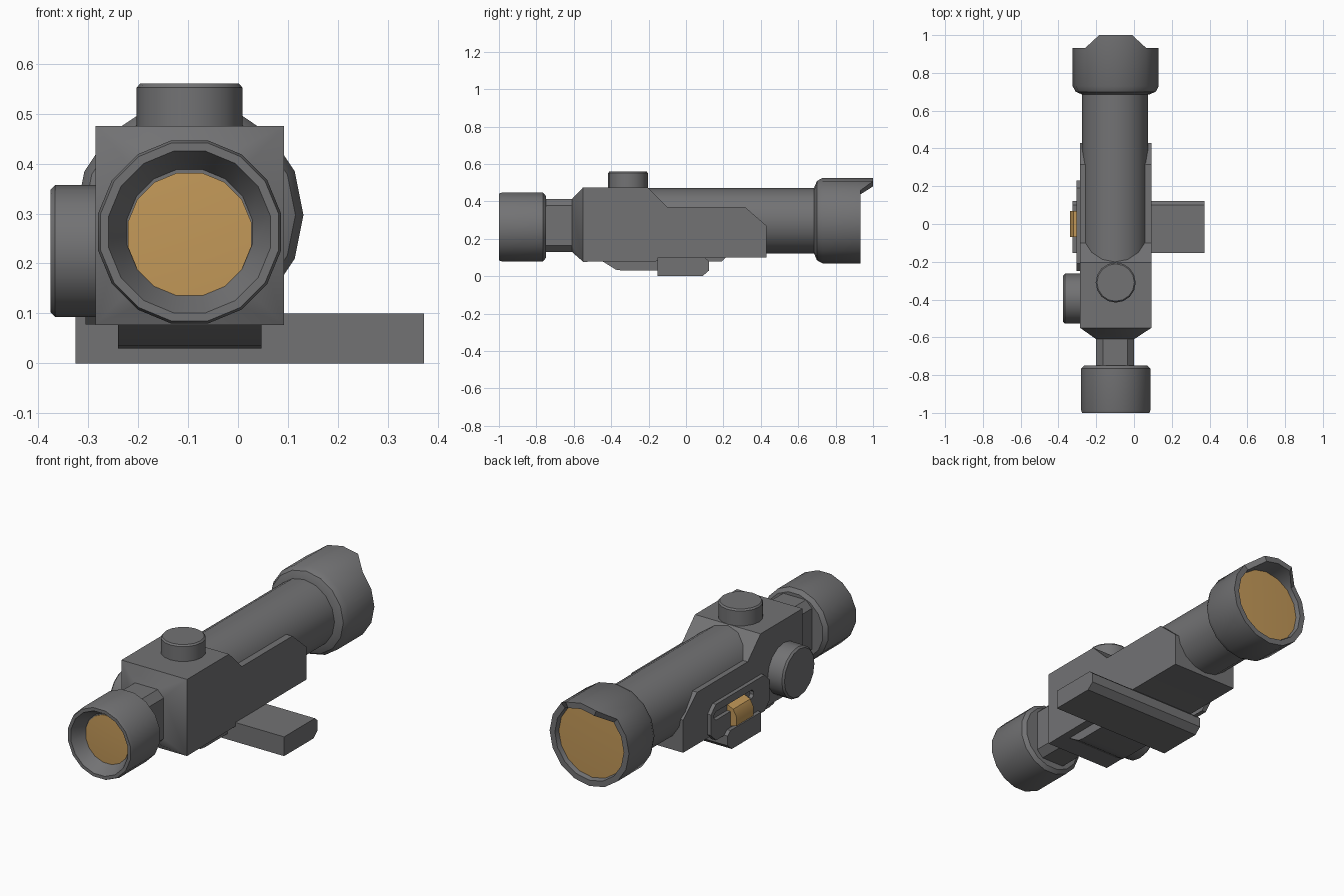
import bpy, bmesh, math
from mathutils import Matrix, Vector

if "Cube" in bpy.data.objects:
    bpy.data.objects.remove(bpy.data.objects["Cube"])

CX = -0.097                      # optical axis in x


def material(name, rgb):
    m = bpy.data.materials.new(name)
    m.diffuse_color = (*rgb, 1)
    m.use_nodes = True
    m.node_tree.nodes["Principled BSDF"].inputs["Base Color"].default_value = m.diffuse_color
    return m


GREY = material("gunmetal grey", (0.17, 0.17, 0.175))
AMBER = material("amber", (0.55, 0.32, 0.10))


def finish(name, bm, mat=GREY, angle=35):
    bmesh.ops.remove_doubles(bm, verts=bm.verts, dist=1e-5)
    bmesh.ops.recalc_face_normals(bm, faces=bm.faces)
    for f in bm.faces:
        f.smooth = True
    for e in bm.edges:
        e.smooth = len(e.link_faces) == 2 and e.calc_face_angle(0) < math.radians(angle)
    me = bpy.data.meshes.new(name)
    bm.to_mesh(me)
    bm.free()
    me.materials.append(mat)
    ob = bpy.data.objects.new(name, me)
    bpy.context.collection.objects.link(ob)
    return ob


def lathe(name, profile, loc, rot=Matrix(), n=16, phase=0.0, mat=GREY, tweak=None):
    """Spin (radius, height) points round local z, then orient and place."""
    bm = bmesh.new()
    rings = []
    for r, h in profile:
        ring = []
        for i in range(n):
            a = 2 * math.pi * (i + phase) / n
            p = rot @ Vector((r * math.cos(a), r * math.sin(a), h)) + Vector(loc)
            ring.append(bm.verts.new(p))
        rings.append(ring)
    for a, b in zip(rings, rings[1:]):
        for i in range(n):
            j = (i + 1) % n
            bm.faces.new((a[i], a[j], b[j], b[i]))
    if tweak:
        for v in bm.verts:
            tweak(v)
    bmesh.ops.dissolve_degenerate(bm, dist=1e-5, edges=bm.edges)
    return finish(name, bm, mat)


def prism(name, pts, x0, x1, mat=GREY):
    """Extrude a (y, z) outline along x."""
    bm = bmesh.new()
    a = [bm.verts.new((x0, y, z)) for y, z in pts]
    b = [bm.verts.new((x1, y, z)) for y, z in pts]
    bm.faces.new(a)
    bm.faces.new(b[::-1])
    for i in range(len(pts)):
        j = (i + 1) % len(pts)
        bm.faces.new((a[i], a[j], b[j], b[i]))
    return finish(name, bm, mat)


def hull(name, pts):
    bm = bmesh.new()
    for p in pts:
        bm.verts.new(p)
    bmesh.ops.convex_hull(bm, input=bm.verts)
    bmesh.ops.dissolve_limit(bm, angle_limit=0.01, verts=bm.verts, edges=bm.edges)
    return finish(name, bm)


def octagon(u0, u1, v0, v1, c):
    """Rectangle with clipped corners."""
    return [(u0 + c, v0), (u1 - c, v0), (u1, v0 + c), (u1, v1 - c),
            (u1 - c, v1), (u0 + c, v1), (u0, v1 - c), (u0, v0 + c)]


ALONG_Y = Matrix.Rotation(-math.pi / 2, 4, 'X')
ALONG_NEG_X = Matrix.Rotation(-math.pi / 2, 4, 'Y')

# Eyepiece with recessed lens
lathe("eyepiece", [(0, -0.748), (0.168, -0.748), (0.187, -0.765), (0.187, -0.985),
                   (0.182, -1.0), (0.165, -1.0), (0.128, -0.93), (0, -0.93)],
      (CX, 0, 0.263), ALONG_Y, phase=0.5)
lathe("eyepiece_lens", [(0, -0.94), (0.126, -0.934), (0.126, -0.925), (0, -0.925)],
      (CX, 0, 0.258), ALONG_Y, phase=0.5, mat=AMBER)

# Neck and tapered front of the housing
neck = octagon(-0.2, 0.0, 0.13, 0.412, 0.035)
hull("neck", [(x, y, z) for y in (-0.755, -0.60) for x, z in neck])
hull("housing_taper", [(x, -0.61, z) for x, z in neck] +
     [(x, -0.55, z) for x in (-0.285, 0.092) for z in (0.077, 0.475)])

# Housing with its stepped side outline
prism("housing", [(-0.55, 0.077), (-0.14, 0.08), (0.0, 0.10), (0.43, 0.10), (0.43, 0.27),
                  (0.315, 0.37), (-0.10, 0.37), (-0.205, 0.475), (-0.55, 0.475)],
      -0.285, 0.092)

# Main tube
lathe("main_tube", [(0, -0.25), (0.175, -0.25), (0.175, 0.72), (0, 0.72)],
      (-0.1, 0, 0.296), ALONG_Y)


# Objective bell, whose top rim reaches forward as a hood
def hood(v):
    d = Vector((v.co.x - CX, v.co.z - 0.297))
    if v.co.y > 0.92 and d.length > 0.1 and d.y > 0.9 * d.length:
        v.co.y = 1.0


lathe("objective_bell", [(0, 0.685), (0.176, 0.685), (0.212, 0.70), (0.228, 0.73),
                         (0.228, 0.932), (0.198, 0.932), (0.19, 0.90), (0, 0.90)],
      (CX, 0, 0.297), ALONG_Y, tweak=hood)
lathe("objective_lens", [(0, 0.895), (0.192, 0.895), (0.192, 0.908), (0, 0.914)],
      (CX, 0, 0.297), ALONG_Y, mat=AMBER)

# Adjustment turrets
lathe("top_turret", [(0, 0.44), (0.106, 0.44), (0.106, 0.552), (0.099, 0.56), (0, 0.56)],
      (CX, -0.31, 0))
lathe("side_turret", [(0, 0.27), (0.132, 0.27), (0.132, 0.366), (0.123, 0.375), (0, 0.375)],
      (0, -0.395, 0.225), ALONG_NEG_X)

# Mounting shoe and cross bar
prism("mount_shoe", [(-0.455, 0.085), (-0.375, 0.035), (-0.34, 0.03), (0.0, 0.03), (0.0, 0.11)],
      -0.24, 0.047)
prism("mount_bar", [(-0.153, 0.0), (0.088, 0.0), (0.123, 0.03), (0.123, 0.08),
                    (0.10, 0.10), (-0.153, 0.10)], -0.325, 0.372)

# Side plate with an open slot
bm = bmesh.new()
loops = []
for x, outline in ((-0.28, octagon(-0.25, 0.23, 0.078, 0.265, 0.04)),
                   (-0.305, octagon(-0.25, 0.23, 0.078, 0.265, 0.04)),
                   (-0.305, octagon(-0.12, 0.205, 0.183, 0.227, 0.014)),
                   (-0.28, octagon(-0.12, 0.205, 0.183, 0.227, 0.014))):
    loops.append([bm.verts.new((x, y, z)) for y, z in outline])
for a, b in zip(loops, loops[1:]):
    for i in range(8):
        j = (i + 1) % 8
        bm.faces.new((a[i], a[j], b[j], b[i]))
finish("side_plate", bm)

# Slider hanging out of the slot
bm = bmesh.new()
sec = [(-0.283, 0.215), (-0.32, 0.198), (-0.338, 0.165), (-0.338, 0.115), (-0.283, 0.102)]
ends = [[bm.verts.new((x, y, z)) for x, z in sec] for y in (-0.07, 0.07)]
bm.faces.new(ends[0])
bm.faces.new(ends[1][::-1])
for i in range(5):
    j = (i + 1) % 5
    bm.faces.new((ends[0][i], ends[0][j], ends[1][j], ends[1][i]))
finish("slider", bm, AMBER)
